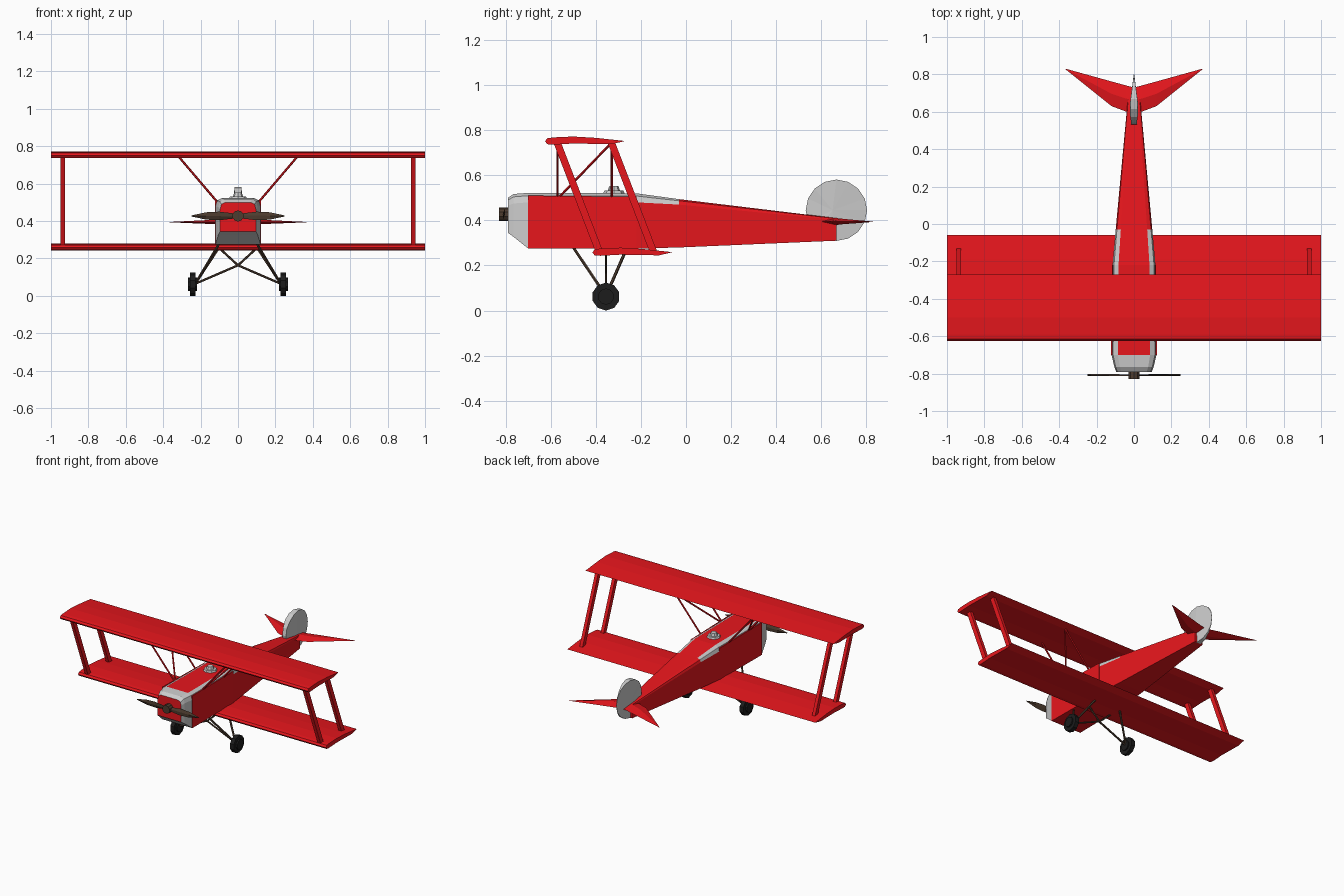
import bpy, bmesh, math
from mathutils import Vector, Matrix

if "Cube" in bpy.data.objects:
    bpy.data.objects.remove(bpy.data.objects["Cube"])


def material(name, rgb):
    m = bpy.data.materials.new(name)
    m.diffuse_color = (*rgb, 1)
    m.use_nodes = True
    m.node_tree.nodes["Principled BSDF"].inputs["Base Color"].default_value = m.diffuse_color
    return m


RED = material("red_paint", (0.8, 0.008, 0.012))
GREY = material("grey_metal", (0.55, 0.55, 0.55))
WOOD = material("brown_wood", (0.075, 0.045, 0.028))
BLACK = material("black_rubber", (0.012, 0.012, 0.012))


def mesh_object(name, bm, *mats):
    bmesh.ops.recalc_face_normals(bm, faces=bm.faces[:])
    me = bpy.data.meshes.new(name)
    bm.to_mesh(me)
    bm.free()
    for m in mats:
        me.materials.append(m)
    ob = bpy.data.objects.new(name, me)
    bpy.context.collection.objects.link(ob)
    return ob


def loft(name, rings, *mats, pick=None):
    """Skin equal-length rings; pick(ring, side) chooses the material slot."""
    bm = bmesh.new()
    vs = [[bm.verts.new(p) for p in r] for r in rings]
    n = len(vs[0])
    for i in range(len(vs) - 1):
        for j in range(n):
            k = (j + 1) % n
            f = bm.faces.new((vs[i][j], vs[i][k], vs[i + 1][k], vs[i + 1][j]))
            f.material_index = pick(i, j) if pick else 0
    bm.faces.new(vs[0])
    bm.faces.new(vs[-1]).material_index = pick(len(vs) - 2, 0) if pick else 0
    return mesh_object(name, bm, *mats)


def bar(name, a, b, r, mat, sides=6, r2=None):
    a, b = Vector(a), Vector(b)
    d = b - a
    bm = bmesh.new()
    bmesh.ops.create_cone(bm, cap_ends=True, segments=sides, radius1=r,
                          radius2=r if r2 is None else r2, depth=d.length)
    rot = d.to_track_quat('Z', 'Y').to_matrix().to_4x4()
    bm.transform(Matrix.Translation((a + b) / 2) @ rot)
    return mesh_object(name, bm, mat)


# Fuselage: rounded-shoulder sections (y, half width, bottom, shoulder, top)
def section(y, w, zb, zs, zt):
    half = [(w, zb), (w, zs), (w * 0.93, zs + (zt - zs) * 0.7), (w * 0.72, zt)]
    return [(x, y, z) for x, z in half] + [(-x, y, z) for x, z in reversed(half)]


stations = [(-0.79, 0.095, 0.345, 0.465, 0.5), (-0.765, 0.105, 0.327, 0.475, 0.517),
            (-0.70, 0.12, 0.275, 0.48, 0.522), (-0.22, 0.115, 0.275, 0.48, 0.52),
            (-0.03, 0.098, 0.28, 0.47, 0.494), (0.667, 0.033, 0.31, 0.402, 0.41)]
loft("fuselage", [section(*s) for s in stations], RED, GREY,
     pick=lambda i, j: 1 if i < 2 or (i < 4 and j in (1, 2, 4, 5)) else 0)

# Red side panels standing slightly proud of the grey shell
for s in (-1, 1):
    rings = [[(s * (w + o), y, z) for o, z in ((-.004, zb), (.003, zb), (.003, zt), (-.004, zt))]
             for y, w, zb, zt in ((-.70, .12, .275, .51), (-.22, .115, .275, .505))]
    loft("side_panel", rings, RED)

# Cockpit rim and headrest on the deck
bar("cockpit_rim", (0, -0.32, 0.515), (0, -0.32, 0.532), 0.05, GREY, 8, 0.042)
bar("cockpit_cap", (0, -0.32, 0.53), (0, -0.32, 0.552), 0.028, GREY, 8, 0.02)

# Wings: one aerofoil, used twice
foil = [(-.625, .751), (-.615, .764), (-.59, .768), (-.5, .772), (-.40, .766),
        (-.27, .752), (-.33, .738), (-.5, .741), (-.59, .736), (-.615, .738)]
for name, dy, dz in (("upper_wing", 0, 0), ("lower_wing", 0.21, -0.493)):
    loft(name, [[(x, y + dy, z + dz) for y, z in foil] for x in (-1, 1)], RED)

# Slanted outer struts and thin cabin struts
for s in (-1, 1):
    for y0, y1 in ((-0.57, -0.385), (-0.33, -0.145)):
        rings = [[(s * .938 + dx, y + d, z) for dx, d in
                  ((-.012, -.017), (.012, -.017), (.012, .017), (-.012, .017))]
                 for y, z in ((y0, .742), (y1, .262))]
        loft("wing_strut", rings, RED)
    for y0, y1 in ((-.57, -.57), (-.33, -.33), (-.57, -.33)):
        bar("cabane_strut", (s * .105, y0, .495), (s * .318, y1, .745), .006, RED)

# Tailplane: swept pointed halves
for s in (-1, 1):
    rings = [[(s * x, a, zc), (s * x, (a + b) / 2, zc + t), (s * x, b, zc), (s * x, (a + b) / 2, zc - t)]
             for x, a, b, zc, t in ((0, .59, .73, .395, .015), (.04, .6, .74, .395, .015),
                                    (.12, .63, .762, .395, .012), (.365, .826, .83, .394, .001))]
    loft("tailplane", rings, RED)

# Rudder: round disc, thickest in front of centre, sharp at the back
bm = bmesh.new()
rows = []
for i in range(16):
    a = 2 * math.pi * i / 16
    y, z = 0.667 + 0.136 * math.cos(a), 0.445 + 0.136 * math.sin(a)
    t = 0.02 * min(1, max(0.05, (0.803 - y) / 0.15))
    if y < 0.56:
        t = 0.015
    rows.append([bm.verts.new((x, y, z)) for x in (-t, t)])
mids = [bm.verts.new((x, 0.65, 0.445)) for x in (-.021, .021)]
for i in range(16):
    p, q = rows[i], rows[(i + 1) % 16]
    bm.faces.new((p[0], q[0], q[1], p[1]))
    for k in (0, 1):
        bm.faces.new((p[k], q[k], mids[k]))
mesh_object("rudder", bm, GREY)

# Propeller: hub and two twisted blades
bar("propeller_hub", (0, -.83, .427), (0, -.78, .427), .03, WOOD, 10)
for s in (-1, 1):
    rings = []
    for x, w, twist in ((.01, .014, .5), (.1, .024, .3), (.17, .02, .2), (.248, .003, .1)):
        ring = []
        for u, v in ((-w, 0), (0, .005), (w, 0), (0, -.005)):
            c, n = math.cos(twist), math.sin(twist) * s
            ring.append((s * x, -.808 + v * c + u * n * .6, .427 + u * c - v * n))
        rings.append(ring)
    loft("propeller_blade", rings, WOOD)

# Landing gear: wheels, hubs, legs and crossed braces
for s in (-1, 1):
    bar("wheel", (s * .226, -.355, .062), (s * .256, -.355, .062), .062, BLACK, 10)
    bar("wheel_hub", (s * .218, -.355, .062), (s * .267, -.355, .062), .036, BLACK, 10)
    hub = (s * .228, -.355, .065)
    bar("front_leg", (s * .1, -.50, .28), hub, .007, WOOD)
    bar("rear_leg", (s * .1, -.27, .26), hub, .007, WOOD)
    bar("axle_brace", (0, -.355, .163), hub, .006, WOOD)
    bar("cross_brace", (s * .1, -.355, .255), (0, -.355, .163), .006, WOOD)
